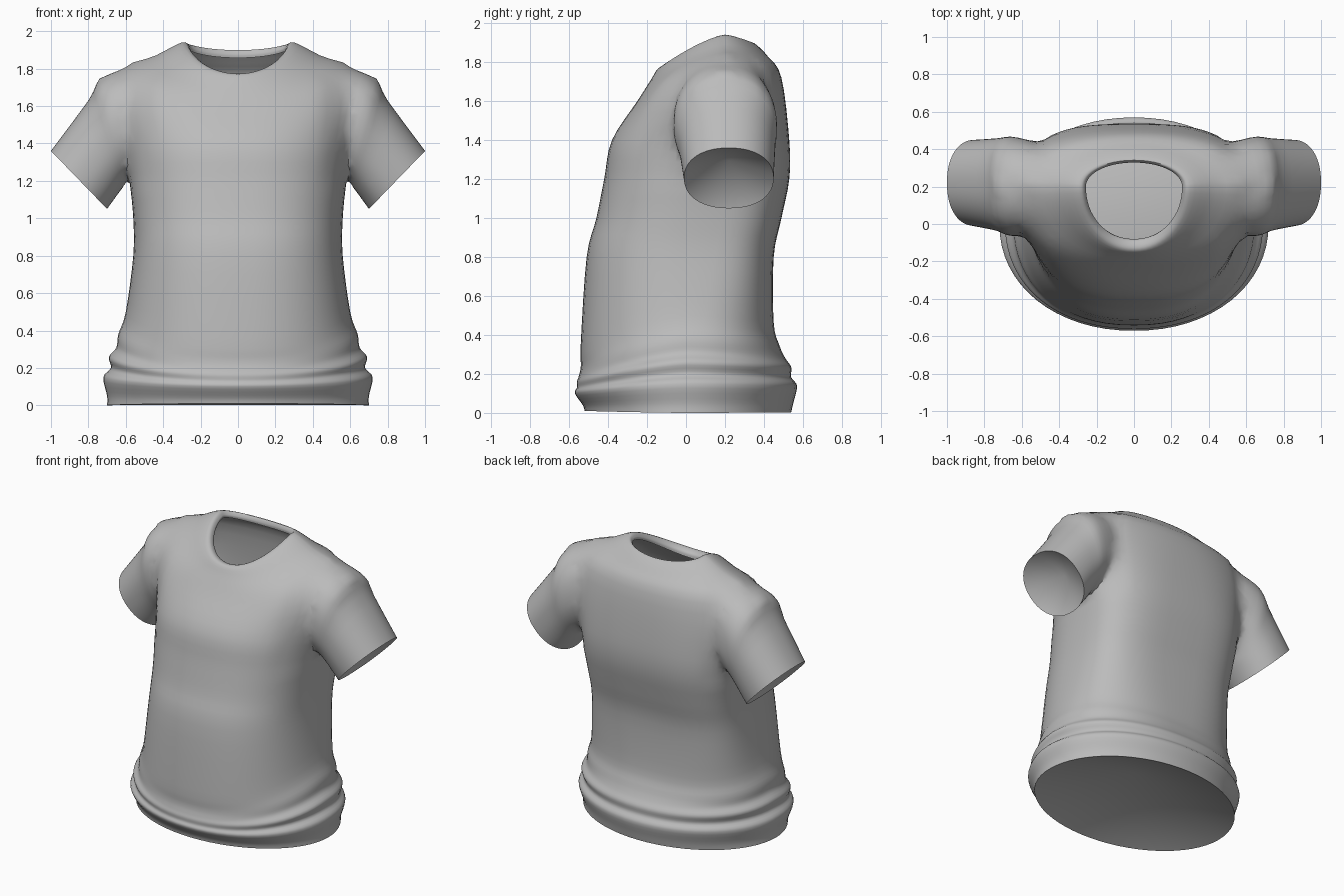
import bpy, bmesh, math
from mathutils import Vector

cube = bpy.data.objects.get("Cube")
if cube:
    bpy.data.objects.remove(cube)

SEGMENTS = 64
STEPS = 4

cloth = bpy.data.materials.new("grey_cloth")
cloth.diffuse_color = (.5, .5, .5, 1)
cloth.use_nodes = True
shader = cloth.node_tree.nodes["Principled BSDF"]
shader.inputs["Base Color"].default_value = cloth.diffuse_color


def smooth_rows(rows):
    """Resample a list of ring settings along a smooth curve."""
    result = []
    for i, (start, end) in enumerate(zip(rows, rows[1:])):
        before = rows[max(i - 1, 0)]
        after = rows[min(i + 2, len(rows) - 1)]
        for step in range(STEPS):
            t = step / STEPS
            ease = t * t * (3 - 2 * t)
            leave, arrive = t * (1 - t) ** 2 / 2, t * t * (t - 1) / 2
            result.append([b + (c - b) * ease + (c - a) * leave + (d - b) * arrive
                           for a, b, c, d in zip(before, start, end, after)])
    return result + [rows[-1]]


def signed_power(value, exponent):
    return math.copysign(abs(value) ** exponent, value)


def ring_directions(back_squareness, front_squareness):
    """Cosine and sine around an outline whose two halves may differ in squareness."""
    for i in range(SEGMENTS):
        angle = math.tau * i / SEGMENTS
        exponent = 2 / (back_squareness if i < SEGMENTS / 2 else front_squareness)
        yield (signed_power(math.cos(angle), exponent),
               signed_power(math.sin(angle), exponent))


def loft(name, rings, first_inset, last_inset):
    """Closed solid through rings, its ends dished by the insets."""
    bm = bmesh.new()
    loops = [[bm.verts.new(point) for point in ring] for ring in rings]
    for lower, upper in zip(loops, loops[1:]):
        for i in range(SEGMENTS):
            j = (i + 1) % SEGMENTS
            bm.faces.new((lower[i], lower[j], upper[j], upper[i]))
    for loop, inset in ((loops[0], first_inset), (loops[-1], last_inset)):
        middle = sum((v.co for v in loop), Vector()) / SEGMENTS + Vector(inset)
        hub = bm.verts.new(middle)
        for i in range(SEGMENTS):
            bm.faces.new((loop[i], loop[(i + 1) % SEGMENTS], hub))
    bmesh.ops.recalc_face_normals(bm, faces=bm.faces)
    mesh = bpy.data.meshes.new(name)
    bm.to_mesh(mesh)
    bm.free()
    mesh.materials.append(cloth)
    obj = bpy.data.objects.new(name, mesh)
    bpy.context.collection.objects.link(obj)
    return obj, middle


def torso_ring(row):
    """Outline that leans back and squares off toward the chest, and dips in front."""
    half_width, front, back, side_z, front_z = row
    side_y = .2 * min(1, side_z / 1.5) ** 2
    chest = math.sin(math.pi * side_z / 2)
    back_z = side_z + (front_z - side_z) * .25
    ring = []
    for c, s in ring_directions(2 + 1.3 * chest ** 2, 2 + .45 * chest):
        y, z = (back, back_z) if s > 0 else (front, front_z)
        ring.append((half_width * c, side_y + (y - side_y) * abs(s),
                     side_z + (z - side_z) * abs(s) ** 1.4))
    return ring


# Torso: half width, front y, back y, side height, front height
torso_rows = [
    (.7, -.52, .54, 0, .01),
    (.7, -.53, .55, .05, .04),
    (.72, -.57, .57, .15, .1),
    (.68, -.56, .54, .2, .13),
    (.69, -.56, .54, .26, .16),
    (.65, -.55, .51, .31, .19),
    (.64, -.54, .48, .38, .24),
    (.6, -.54, .45, .5, .36),
    (.56, -.51, .45, .8, .8),
    (.56, -.46, .49, 1, 1),
    (.58, -.42, .53, 1.2, 1.2),
    (.61, -.38, .53, 1.4, 1.4),
    (.66, -.25, .49, 1.76, 1.6),
    (.44, -.18, .42, 1.87, 1.71),
    (.3, -.14, .35, 1.94, 1.77),
    (.26, -.09, .33, 1.92, 1.76),
    (.26, -.08, .33, 1.9, 1.73),
]
shirt, neck = loft("shirt", [torso_ring(row) for row in smooth_rows(torso_rows)],
                   (0, 0, .22), (0, 0, 0))


def sleeve_ring(row, side):
    """Slanted oval between a top point and an underarm point."""
    top_x, top_z, low_x, low_z, y, half_depth = row
    return [(side * ((top_x + low_x) + (top_x - low_x) * c) / 2,
             y + half_depth * s,
             ((top_z + low_z) + (top_z - low_z) * c) / 2)
            for c, s in ring_directions(2.2, 2.2)]


# Sleeves: top x, top z, underarm x, underarm z, centre y, half depth
sleeve_rows = [
    (.46, 1.8, .36, 1.4, .2, .2),
    (.71, 1.77, .57, 1.22, .2, .27),
    (.8, 1.63, .62, 1.16, .21, .25),
    (1, 1.36, .7, 1.05, .22, .23),
]
bpy.context.view_layer.objects.active = shirt
for side, name in ((1, "left_sleeve"), (-1, "right_sleeve")):
    rings = [sleeve_ring(row, side) for row in smooth_rows(sleeve_rows)]
    sleeve, cuff = loft(name, rings, (0, 0, 0), (-.09 * side, 0, .09))
    join = shirt.modifiers.new(name, "BOOLEAN")
    join.operation = "UNION"
    join.solver = "EXACT"
    join.object = sleeve
    bpy.ops.object.modifier_apply(modifier=name)
    bpy.data.objects.remove(sleeve)

# Open the neck, then relax the armhole seams
bm = bmesh.new()
bm.from_mesh(shirt.data)
hubs = [v for v in bm.verts if (v.co - neck).length < .001]
bmesh.ops.delete(bm, geom=hubs, context="VERTS")


def armhole_verts():
    return [v for v in bm.verts if .46 < abs(v.co.x) < .74 and 1.17 < v.co.z < 1.83]


bmesh.ops.remove_doubles(bm, verts=armhole_verts(), dist=.012)
for _ in range(6):
    bmesh.ops.smooth_vert(bm, verts=armhole_verts(), factor=.5,
                          use_axis_x=True, use_axis_y=True, use_axis_z=True)
bm.to_mesh(shirt.data)
bm.free()

shirt.select_set(True)
bpy.ops.object.shade_smooth_by_angle(angle=math.radians(50))
